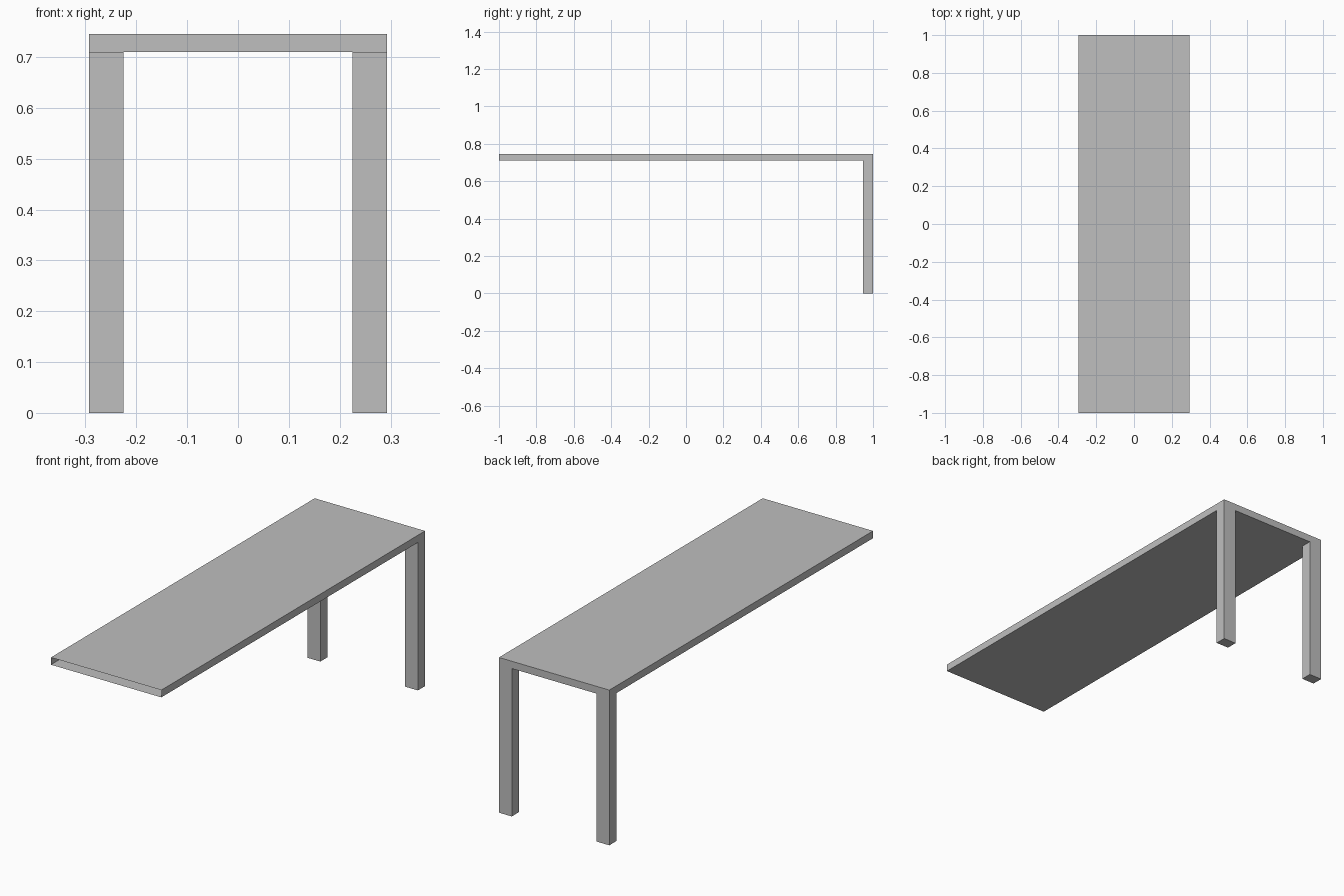
import bpy
import bmesh
from mathutils import Vector

cube = bpy.data.objects.get("Cube")
if cube:
    bpy.data.objects.remove(cube, do_unlink=True)

HALF_W, HALF_L = 0.293, 1.0
TOP, UNDER = 0.745, 0.71
LEG_X, LEG_Y = 0.225, 0.946

# Plain grey finish
grey = bpy.data.materials.new("plain grey")
grey.use_nodes = True
colour = (0.52, 0.52, 0.52, 1)
grey.diffuse_color = colour
grey.node_tree.nodes["Principled BSDF"].inputs["Base Color"].default_value = colour


def add_box(name, low, high, open_side):
    """Thin-shelled box with the face towards open_side left out."""
    low, high = Vector(low), Vector(high)
    bm = bmesh.new()
    bmesh.ops.create_cube(bm, size=1)
    bmesh.ops.scale(bm, vec=high - low, verts=bm.verts)
    bmesh.ops.translate(bm, vec=(low + high) / 2, verts=bm.verts)
    bm.normal_update()
    gone = [f for f in bm.faces if f.normal.dot(Vector(open_side)) > 0.9]
    bmesh.ops.delete(bm, geom=gone, context='FACES')
    mesh = bpy.data.meshes.new(name)
    bm.to_mesh(mesh)
    bm.free()
    mesh.materials.append(grey)
    obj = bpy.data.objects.new(name, mesh)
    bpy.context.collection.objects.link(obj)
    return obj


# Hollow tabletop, open at the front end
add_box("tabletop", (-HALF_W, -HALF_L, UNDER), (HALF_W, HALF_L, TOP), (0, -1, 0))

# Two legs at the back corners
for side, x in (("left", LEG_X), ("right", -HALF_W)):
    add_box(side + "_back_leg", (x, LEG_Y, 0),
            (x + HALF_W - LEG_X, HALF_L, UNDER), (0, 0, 1))
